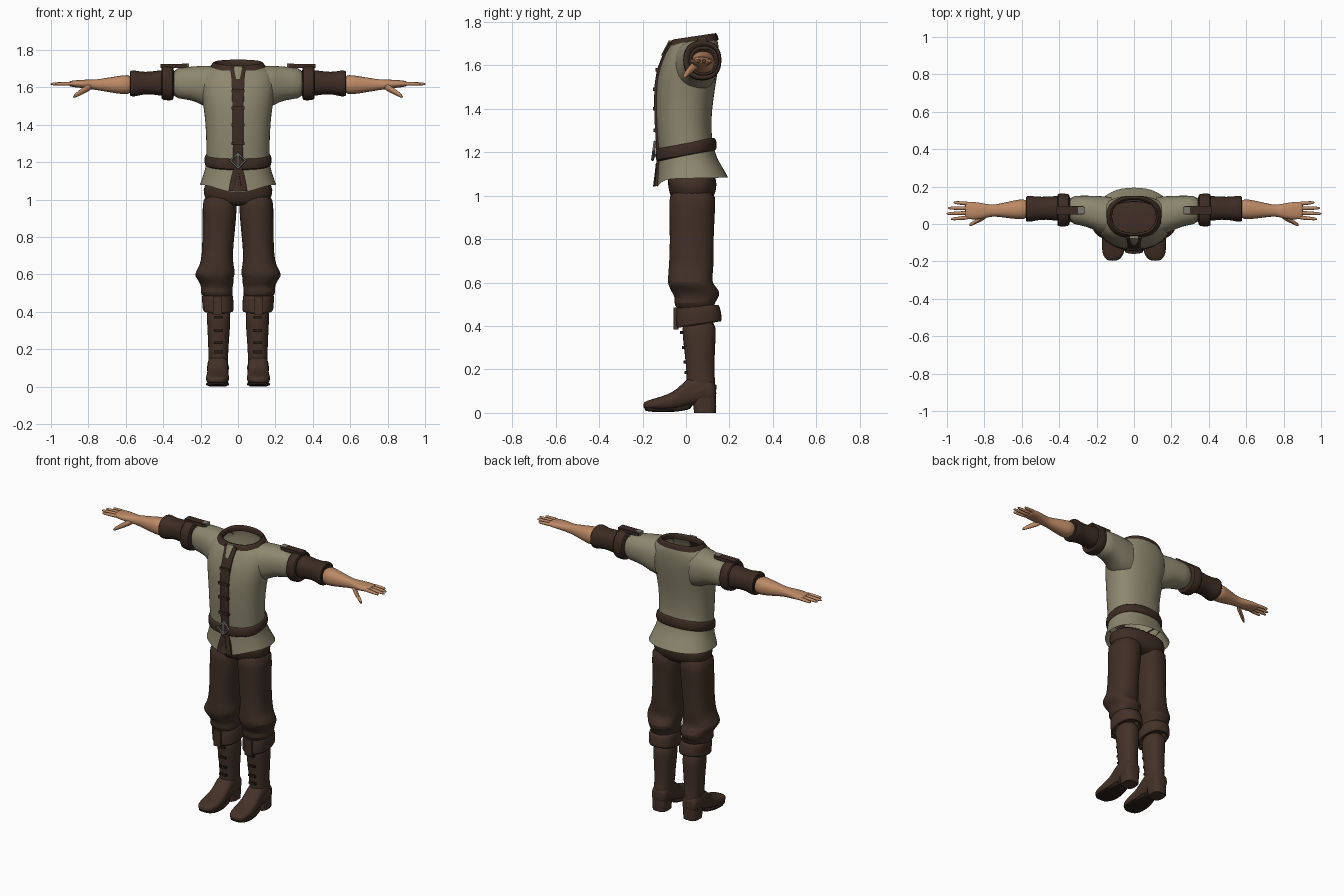
import bpy, bmesh, math


def material(name, rgb):
    m = bpy.data.materials.new(name)
    m.diffuse_color = (*rgb, 1)
    return m


SHIRT = material("olive linen", (0.27, 0.245, 0.16))
LEATHER = material("dark leather", (0.046, 0.025, 0.017))
CLOTH = material("brown cloth", (0.052, 0.029, 0.019))
BOOT = material("boot leather", (0.058, 0.032, 0.021))
SOLE = material("dark sole", (0.022, 0.013, 0.009))
SKIN = material("skin", (0.50, 0.25, 0.13))
METAL = material("dull metal", (0.20, 0.19, 0.16))


def finish(ob, mat, mirror, subsurf, angle=50):
    ob.data.materials.append(mat)
    ob.data.shade_smooth()
    ob.data.set_sharp_from_angle(angle=math.radians(angle))
    if mirror:
        m = ob.modifiers.new("mirror", "MIRROR")
        m.use_mirror_merge = False
    if subsurf:
        s = ob.modifiers.new("smooth", "SUBSURF")
        s.levels = s.render_levels = subsurf
    return ob


def loft(name, axis, rings, mat, n=24, e=2.3, caps=(True, True), mirror=False, subsurf=1):
    """Skin rounded rings (t, a0, a1, b0, b1[, tilt, front_dip]) stacked along an axis."""
    bm = bmesh.new()
    loops = []
    for t, a0, a1, b0, b1, *extra in rings:
        tilt, dip = (list(extra) + [0, 0])[:2]
        loop = []
        for i in range(n):
            w = 2 * math.pi * (i + 0.5) / n
            c, s = math.cos(w), math.sin(w)
            ca = math.copysign(abs(c) ** (2 / e), c)
            sb = math.copysign(abs(s) ** (2 / e), s)
            a = (a0 + a1) / 2 + (a1 - a0) / 2 * ca
            db = (b1 - b0) / 2 * sb
            b = (b0 + b1) / 2 + db
            h = t + tilt * db - dip * max(0, -s) ** 6
            co = {"z": (a, b, h), "x": (h, a, b), "y": (a, h, b)}[axis]
            loop.append(bm.verts.new(co))
        loops.append(loop)
    for lo, hi in zip(loops, loops[1:]):
        for i in range(n):
            j = (i + 1) % n
            bm.faces.new((lo[i], lo[j], hi[j], hi[i]))
    if caps[0]:
        bm.faces.new(loops[0])
    if caps[1]:
        bm.faces.new(loops[-1])
    bmesh.ops.recalc_face_normals(bm, faces=bm.faces)
    me = bpy.data.meshes.new(name)
    bm.to_mesh(me)
    bm.free()
    ob = bpy.data.objects.new(name, me)
    bpy.context.collection.objects.link(ob)
    return finish(ob, mat, mirror, subsurf)


def block(name, x0, x1, y0, y1, z0, z1, mat, mirror=False):
    return loft(name, "z", [(z0, x0, x1, y0, y1), (z1, x0, x1, y0, y1)], mat,
                n=4, e=60, mirror=mirror, subsurf=0)


# Shirt body: (height, half width, front, back, tilt, front dip)
body = [(1.08, .205, -.135, .195, .02, .04), (1.12, .19, -.13, .172, .03, .015),
        (1.16, .177, -.126, .15), (1.21, .168, -.126, .128), (1.30, .170, -.135, .115),
        (1.40, .173, -.138, .120), (1.50, .185, -.138, .135), (1.58, .200, -.125, .148),
        (1.65, .202, -.098, .153), (1.695, .180, -.075, .150, .06), (1.722, .13, -.06, .138, .15)]
loft("shirt_body", "z", [(z, -w, w, f, b, *r) for z, w, f, b, *r in body], SHIRT,
     n=32, caps=(False, False))
loft("shirt_sleeve", "x", [(.12, -.06, .145, 1.48, 1.715), (.18, -.052, .15, 1.495, 1.717),
     (.22, -.028, .152, 1.522, 1.714), (.28, -.006, .152, 1.537, 1.709),
     (.36, 0, .152, 1.54, 1.702)], SHIRT, caps=(False, True), mirror=True)

# Neck collar band
loft("collar", "z", [(1.703, -.155, .155, -.076, .151, .12), (1.722, -.142, .142, -.07, .147, .14),
     (1.738, -.128, .128, -.06, .138, .15), (1.728, -.116, .116, -.048, .128, .15),
     (1.70, -.118, .118, -.048, .13, .15)], LEATHER, n=32, caps=(False, False))


def front_y(z):
    for (z0, _, f0, *_a), (z1, _, f1, *_b) in zip(body, body[1:]):
        if z <= z1:
            return f0 + (f1 - f0) * (z - z0) / (z1 - z0)
    return body[-1][2]


# Front placket, flaring below the belt, with a neck slit and laces
stops = [(1.045, .052), (1.10, .042), (1.16, .026), (1.25, .027), (1.35, .03), (1.45, .03),
         (1.52, .031), (1.58, .033), (1.65, .036), (1.705, .042)]
loft("placket", "z", [(z, -w, w, front_y(z) - .009, front_y(z) + .012) for z, w in stops],
     LEATHER, n=12, e=5, subsurf=0)
loft("neck_slit", "z", [(z, -w, w, front_y(z) - .015, front_y(z)) for z, w in
     [(1.645, .01), (1.67, .016), (1.715, .024)]], SHIRT, n=8, e=6, subsurf=0)
loft("hem_split", "z", [(z, -w, w, front_y(z) - .012, front_y(z)) for z, w in
     [(1.042, .022), (1.10, .012), (1.15, .002)]], CLOTH, n=8, e=6, subsurf=0)
for z in (1.30, 1.40, 1.49, 1.58):
    y = front_y(z)
    block("placket_lace", -.034, .034, y - .015, y + .008, z - .008, z + .008, LEATHER)

# Belt and diamond buckle
loft("belt", "z", [(1.182, -.166, .166, -.125, .128, .19), (1.186, -.179, .179, -.139, .142, .19),
     (1.212, -.181, .181, -.141, .142, .19), (1.238, -.177, .177, -.139, .138, .19),
     (1.243, -.164, .164, -.125, .125, .19)], LEATHER, n=32, caps=(False, False))
bpy.ops.mesh.primitive_torus_add(major_segments=4, minor_segments=6, major_radius=.04,
                                 minor_radius=.008, location=(0, -.148, 1.207),
                                 rotation=(math.radians(82), 0, 0))
buckle = bpy.context.object
buckle.name = "belt_buckle"
finish(buckle, METAL, False, 0, 30)
block("buckle_pin", -.006, .006, -.152, -.14, 1.175, 1.24, METAL)

# Sleeve band, dark under-sleeve and shoulder strap
loft("sleeve_band", "x", [(.342, .01, .145, 1.55, 1.695), (.345, -.012, .161, 1.53, 1.712),
     (.375, -.014, .164, 1.529, 1.716), (.408, -.014, .164, 1.533, 1.716),
     (.412, .0, .152, 1.545, 1.703), (.39, .025, .14, 1.57, 1.68)], LEATHER, mirror=True)
loft("under_sleeve", "x", [(.37, .015, .152, 1.55, 1.695), (.42, .017, .15, 1.555, 1.692),
     (.47, .024, .146, 1.565, 1.684), (.52, .02, .146, 1.56, 1.683), (.553, .01, .152, 1.549, 1.693),
     (.578, .012, .15, 1.553, 1.69), (.58, .025, .138, 1.565, 1.675),
     (.56, .03, .13, 1.57, 1.67)], LEATHER, mirror=True)
block("shoulder_strap", .27, .415, .05, .097, 1.703, 1.724, LEATHER, mirror=True)
block("strap_buckle", .262, .30, .055, .092, 1.708, 1.728, METAL, mirror=True)

# Bare forearm running into the palm
loft("forearm", "x", [(.56, .022, .138, 1.56, 1.672), (.62, .024, .132, 1.562, 1.665),
     (.68, .032, .118, 1.572, 1.655), (.74, .040, .104, 1.583, 1.645), (.77, .038, .104, 1.587, 1.642),
     (.81, .027, .112, 1.592, 1.642), (.85, .022, .119, 1.598, 1.64), (.89, .026, .121, 1.602, 1.636),
     (.905, .034, .115, 1.608, 1.632)], SKIN, n=16, mirror=True)
# Fingers: (base y, tip y, tip x)
for name, y0, y1, tip in (("index_finger", .036, .026, .98), ("middle_finger", .06, .055, 1.003),
                          ("ring_finger", .084, .085, .995), ("little_finger", .108, .115, .965)):
    rings = []
    for k, r in ((0, .012), (.35, .0115), (.7, .010), (.93, .008), (1, .003)):
        x, y, z = .875 + (tip - .875) * k, y0 + (y1 - y0) * k, 1.62 - .002 * k
        rings.append((x, y - r, y + r, z - r, z + r))
    loft(name, "x", rings, SKIN, n=8, e=2, mirror=True)
loft("thumb", "x", [(.775, .04, .078, 1.59, 1.63), (.81, .015, .05, 1.572, 1.615),
     (.84, .002, .03, 1.557, 1.594), (.865, -.01, .014, 1.546, 1.574),
     (.882, -.015, .002, 1.54, 1.557)], SKIN, n=8, e=2, mirror=True)

# Trousers: hips, then legs gathered in folds below the knee
loft("trouser_hips", "z", [(.965, -.10, .10, -.05, .10), (.99, -.175, .175, -.072, .13),
     (1.05, -.19, .19, -.084, .145), (1.12, -.172, .172, -.09, .135)], CLOTH, n=32, e=2.6)
loft("trouser_leg", "z", [(.46, .05, .17, -.02, .12), (.485, .032, .188, -.046, .13),
     (.505, .026, .204, -.056, .132), (.53, .03, .196, -.05, .15), (.555, .022, .206, -.066, .158),
     (.58, .026, .222, -.078, .138), (.60, .016, .234, -.085, .122), (.63, .018, .216, -.083, .122),
     (.67, .028, .197, -.08, .128), (.75, .025, .192, -.075, .126), (.85, .014, .190, -.076, .13),
     (.95, .006, .19, -.078, .135), (1.04, .004, .188, -.08, .14)], CLOTH, mirror=True)

# Boots: shaft, turned-down top, foot, heel and sole
loft("boot_shaft", "z", [(.07, .055, .16, .005, .137), (.13, .053, .16, .002, .136),
     (.19, .052, .158, .002, .13), (.27, .046, .162, -.006, .133), (.35, .040, .166, -.016, .137),
     (.44, .04, .17, -.022, .14)], BOOT, mirror=True)
loft("boot_top_fold", "z", [(.42, .05, .165, -.02, .135, .15), (.402, .03, .18, -.04, .156, .15),
     (.408, .02, .19, -.05, .167, .15), (.45, .024, .192, -.048, .163, .1),
     (.49, .026, .194, -.045, .155, .03), (.498, .034, .186, -.036, .146, .03),
     (.485, .05, .17, -.02, .13)], BOOT, caps=(False, True), mirror=True)
block("boot_front_tab", .085, .135, -.058, -.035, .385, .485, BOOT, mirror=True)
loft("boot_foot", "y", [(.140, .075, .143, .06, .12), (.125, .054, .161, .045, .155),
     (.06, .05, .165, .04, .175), (.01, .053, .163, .03, .165), (-.025, .052, .164, .018, .125),
     (-.06, .049, .168, .012, .096), (-.11, .046, .173, .011, .076), (-.155, .052, .17, .013, .064),
     (-.185, .07, .156, .017, .054), (-.197, .092, .136, .024, .045)], BOOT, e=2.6, mirror=True)
loft("boot_heel", "z", [(0, .062, .156, .036, .138), (.03, .06, .158, .034, .14),
     (.07, .056, .16, .03, .138)], BOOT, n=16, e=3, mirror=True, subsurf=0)
loft("boot_sole", "y", [(.03, .06, .155, .018, .05), (-.02, .054, .162, .008, .03),
     (-.07, .046, .172, .003, .022), (-.13, .046, .174, .003, .022), (-.175, .064, .16, .006, .026),
     (-.192, .09, .138, .012, .03)], SOLE, n=16, e=4, mirror=True)
# Ankle strap seam and boot laces
loft("ankle_band", "z", [(.085, .05, .165, -.04, .142, .25), (.10, .047, .168, -.03, .143, .25),
     (.113, .05, .164, -.015, .139, .25)], BOOT, caps=(False, False), mirror=True)
for z, y in ((.37, -.02), (.30, -.01), (.235, -.004), (.185, 0)):
    block("boot_lace", .08, .128, y - .008, y + .012, z - .007, z + .007, SOLE, mirror=True)
